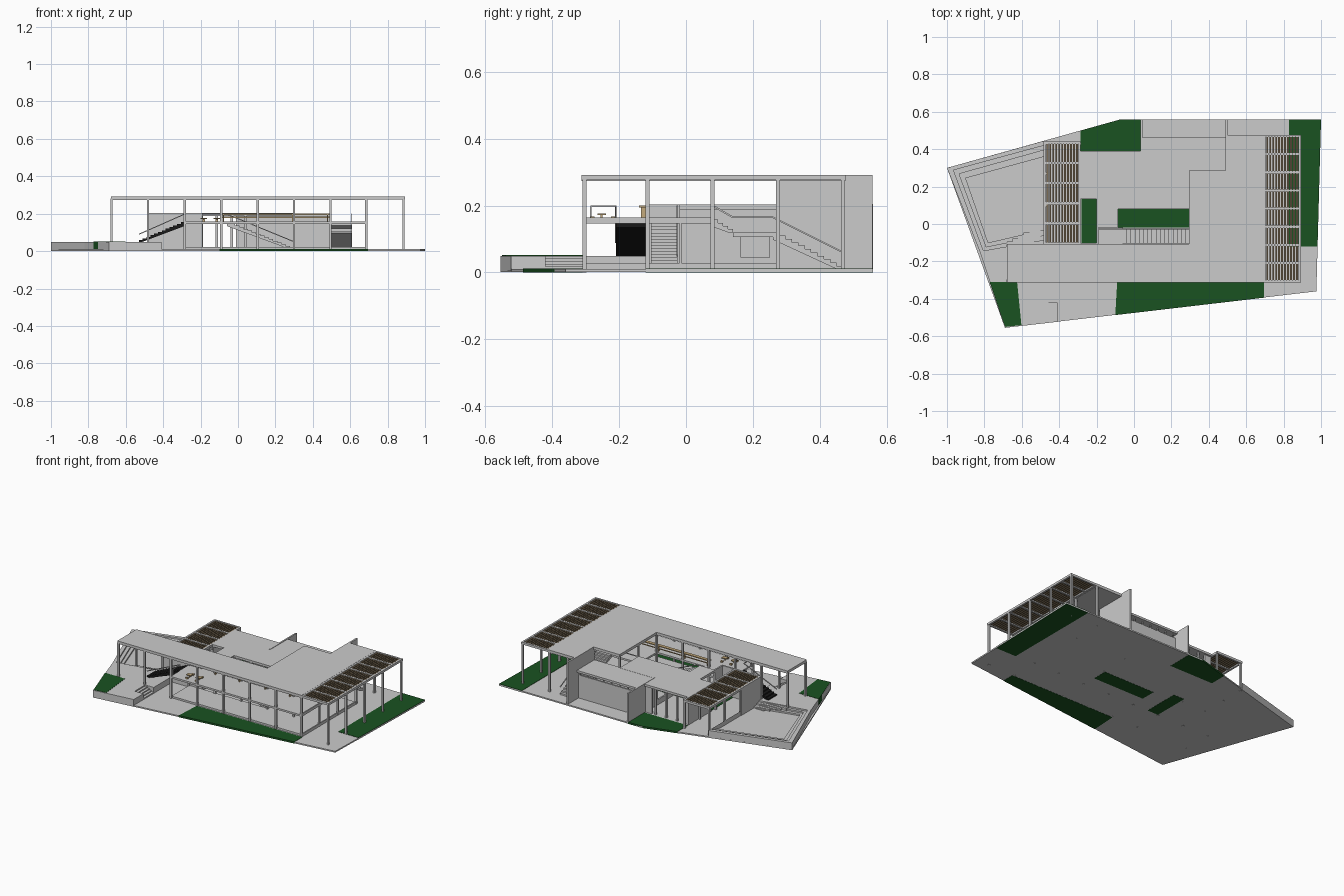
import bpy, bmesh
from mathutils import Vector

if "Cube" in bpy.data.objects:
    bpy.data.objects.remove(bpy.data.objects["Cube"])


def material(name, rgb):
    m = bpy.data.materials.new(name)
    m.diffuse_color = (*rgb, 1)
    m.use_nodes = True
    m.node_tree.nodes["Principled BSDF"].inputs["Base Color"].default_value = m.diffuse_color
    return m


GREEN = material("grass", (0.01, 0.085, 0.015))
WOOD = material("wood", (0.55, 0.40, 0.2))
SLAT = material("slat_brown", (0.2, 0.15, 0.09))
BLACK = material("black", (0.01, 0.01, 0.01))


def finish(name, bm, mat=None):
    bmesh.ops.recalc_face_normals(bm, faces=bm.faces)
    me = bpy.data.meshes.new(name)
    bm.to_mesh(me)
    bm.free()
    ob = bpy.data.objects.new(name, me)
    bpy.context.collection.objects.link(ob)
    if mat:
        me.materials.append(mat)
    return ob


def add_box(bm, x0, x1, y0, y1, z0, z1):
    vs = bmesh.ops.create_cube(bm, size=1)["verts"]
    for v in vs:
        v.co = Vector(((x0 + x1) / 2 + v.co.x * (x1 - x0),
                       (y0 + y1) / 2 + v.co.y * (y1 - y0),
                       (z0 + z1) / 2 + v.co.z * (z1 - z0)))


def boxes(name, items, mat=None):
    bm = bmesh.new()
    for b in items:
        add_box(bm, *b)
    return finish(name, bm, mat)


def add_prism(bm, base, shift):
    a = [bm.verts.new(p) for p in base]
    b = [bm.verts.new(Vector(p) + Vector(shift)) for p in base]
    bm.faces.new(a)
    bm.faces.new(b[::-1])
    for i in range(len(a)):
        j = (i + 1) % len(a)
        bm.faces.new((a[i], a[j], b[j], b[i]))


def plate(name, pts, z0, z1, mat=None):
    bm = bmesh.new()
    add_prism(bm, [(x, y, z0) for x, y in pts], (0, 0, z1 - z0))
    return finish(name, bm, mat)


def stair(name, axis, a0, z0, a1, z1, w0, w1, n, mat=None, thick=0.012):
    """Stepped flight with a sloping underside; axis is the running direction."""
    da, dz = (a1 - a0) / n, (z1 - z0) / n
    prof = []
    for i in range(n):
        prof += [(a0 + i * da, z0 + i * dz), (a0 + i * da, z0 + (i + 1) * dz)]
    prof += [(a1, z1), (a1, z1 - thick - dz), (a0 + da, z0)]
    bm = bmesh.new()
    if axis == "x":
        add_prism(bm, [(a, w0, z) for a, z in prof], (0, w1 - w0, 0))
    else:
        add_prism(bm, [(w0, a, z) for a, z in prof], (w1 - w0, 0, 0))
    return finish(name, bm, mat)


# Site and planted areas
plate("ground", [(-1, .3), (-.07, .56), (1, .56), (.975, -.36), (-.69, -.555)], .001, .01)
plate("side_lawn", [(.83, -.12), (.981, -.12), (1, .56), (.83, .56)], 0, .012, GREEN)
plate("front_lawn", [(-.09, -.31), (-.1, -.487), (.695, -.394), (.695, -.31)], 0, .012, GREEN)
plate("back_lawn", [(-.285, .39), (.04, .39), (.04, .56), (-.07, .56), (-.285, .5)], 0, .012, GREEN)
boxes("courtyard_lawns", [(-.085, .295, -.02, .08, 0, .012),
                          (-.28, -.2, -.11, .135, 0, .012)], GREEN)

# Raised entrance platform with its garden bed and steps
plate("entrance_platform", [(-.82, -.16), (-.69, -.555), (-.41, -.523), (-.41, -.42),
                            (-.49, -.42), (-.49, -.31), (-.41, -.31), (-.41, -.11),
                            (-.48, -.11)], .005, .05)
plate("corner_garden", [(-.772, -.31), (-.688, -.55), (-.602, -.54), (-.625, -.31)], .01, .052, GREEN)
stair("entrance_steps", "x", -.41, .01, -.49, .05, -.42, -.31, 5, thick=.0)

# Sunken terrace: nested rings stepping down
rings = [([(-1, .3), (-.48, .445), (-.48, -.11), (-.82, -.16)], .05),
         ([(-.965, .288), (-.48, .42), (-.48, -.085), (-.805, -.143)], .04),
         ([(-.935, .268), (-.48, .395), (-.48, -.06), (-.79, -.122)], .03),
         ([(-.90, .245), (-.48, .36), (-.48, -.03), (-.78, -.10)], .02)]
bm = bmesh.new()
loops = [[bm.verts.new((x, y, 0.003)) for x, y in rings[0][0]]]
for k, (pts, z) in enumerate(rings):
    loops.append([bm.verts.new((x, y, z)) for x, y in pts])
    if k + 1 < len(rings):
        loops.append([bm.verts.new((x, y, z)) for x, y in rings[k + 1][0]])
for A, B in zip(loops, loops[1:]):
    for i in range(4):
        j = (i + 1) % 4
        bm.faces.new((A[i], A[j], B[j], B[i]))
bm.faces.new(loops[-1])
bmesh.ops.remove_doubles(bm, verts=bm.verts, dist=1e-5)
finish("sunken_terrace", bm)
boxes("terrace_steps", [(-.68 + .03 * i, -.50, -.11 + .016 * i, -.094 + .016 * i, .02, .046 - .005 * i)
                        for i in range(5)])

# Main roof, L-shaped with a rear arm
plate("main_roof", [(-.68, -.312), (.692, -.312), (.692, .477), (.495, .477), (.495, .285),
                    (.295, .285), (.295, -.108), (-.68, -.108)], .274, .292)
# Upper floor
plate("upper_floor", [(-.285, -.31), (.69, -.31), (.69, .08), (.295, .08), (.295, -.11),
                      (-.285, -.11)], .146, .158)
boxes("ground_plinth", [(-.285, .69, -.30, -.11, .009, .022), (.295, .69, -.11, .275, .009, .022)])

# Columns
xs = [-.676, -.481, -.285, -.09, .105, .3, .495, .686, .885]
c = .006
cols = [(x - c, x + c, y - c, y + c, 0, .28) for x in xs for y in (-.304, -.115)]
cols += [(x - c, x + c, y - c, y + c, 0, .28) for x in (.686, .885) for y in (.08, .275, .47)]
cols += [(.3 - c, .3 + c, y - c, y + c, 0, .28) for y in (.08, .275)]
cols += [(x - c, x + c, y - c, y + c, 0, .195) for x in (-.475, -.29) for y in (.1, .27, .43)]
boxes("columns", cols)


# Pergolas: beam grid with narrow slats
def pergola(name, x0, x1, y0, y1, z0, z1, cells):
    b = .006
    ys = [y0 + (y1 - y0 - b * 2) * i / cells for i in range(cells + 1)]
    beams = [(x0, x1, y, y + b * 2, z0, z1) for y in ys]
    beams += [(x, x + b * 2, y0, y1, z0, z1) for x in (x0, x1 - b * 2)]
    boxes(name + "_beams", beams)
    n = 11
    step = (x1 - x0 - 4 * b) / n
    boxes(name + "_slats", [(x0 + 2 * b + step * (i + .2), x0 + 2 * b + step * (i + .8),
                             y0 + .003, y1 - .003, z1 - .009, z1 - .002) for i in range(n)], SLAT)


pergola("side_pergola", .692, .892, -.312, .477, .276, .291, 8)
pergola("low_pergola", -.483, -.285, -.11, .44, .188, .203, 5)

# Low wing roof, walls and back piers
plate("low_roof", [(-.285, .135), (-.2, .135), (-.2, -.11), (-.19, -.11), (-.19, -.02),
                   (-.085, -.02), (-.085, .08), (.295, .08), (.295, .285), (.04, .285),
                   (.04, .39), (-.285, .39)], .188, .203)
boxes("low_wing_walls", [
    (-.483, -.19, -.112, -.102, .01, .203),
    (-.2, -.19, -.11, -.02, .01, .19),
    (-.483, -.473, -.11, .1, .01, .19),
    (-.285, -.275, .135, .38, .01, .19),
    (.035, .045, .08, .165, .01, .19), (.035, .045, .165, .25, .01, .045),
    (.035, .045, .165, .25, .115, .19), (.035, .045, .25, .285, .01, .19)])
boxes("low_wing_piers", [(x, x + .012, .365, .377, .01, .19) for x in (-.2, -.12, -.04)]
      + [(-.275, -.24, .365, .377, .01, .19), (-.01, .04, .365, .377, .01, .19)])

# Rear block: side fins, roof, back wall with clerestory slit
boxes("rear_fins", [(.036, .046, .275, .56, .005, .205), (.488, .5, .275, .558, .005, .292)])
boxes("rear_roof", [(.04, .495, .275, .462, .188, .202)])
boxes("rear_walls", [(.04, .495, .272, .282, .01, .19), (.04, .495, .435, .445, .01, .165)])
boxes("clerestory_posts", [(.06 + .06 * i, .066 + .06 * i, .437, .443, .16, .19) for i in range(8)])

# Stairs
stair("front_stair", "x", -.53, .05, -.285, .155, -.21, -.12, 12, BLACK)
stair("courtyard_stair", "x", .3, .01, -.06, .155, -.105, -.025, 16)
boxes("courtyard_landing", [(-.19, -.06, -.11, -.02, .146, .158)])
stair("rear_stair_lower", "y", .47, .01, .26, .12, .5, .61, 11)
boxes("rear_landing", [(.5, .61, .14, .262, .106, .12)])
stair("rear_stair_upper", "y", .14, .12, .08, .158, .5, .61, 4)


# Handrails made from slim bars between points
def rail(name, pts, r=.0025):
    bm = bmesh.new()
    for p, q in zip(pts, pts[1:]):
        p, q = Vector(p), Vector(q)
        vs = bmesh.ops.create_cube(bm, size=1)["verts"]
        rot = (q - p).to_track_quat("X", "Z")
        for v in vs:
            v.co = (p + q) / 2 + rot @ Vector((v.co.x * (q - p).length, v.co.y * 2 * r, v.co.z * 2 * r))
    finish(name, bm)


rail("rear_stair_rail", [(.608, .08, .2), (.608, .14, .165), (.608, .26, .165), (.608, .47, .06)])
rail("front_stair_rail", [(-.53, -.21, .09), (-.285, -.21, .198)])
rail("courtyard_stair_rail", [(.3, -.026, .05), (-.06, -.026, .198), (-.19, -.026, .198)])
rail("left_end_rail", [(-.283, -.285, .158), (-.283, -.285, .198), (-.283, -.21, .198)])
rail("rear_edge_rail", [(.3, .078, .198), (.5, .078, .198)])

# Glazing frames at the right-hand end
boxes("end_frames", [(.682, .69, -.3, .08, .158, .164), (.682, .69, -.3, .27, .022, .028),
                     (.682, .69, -.02, -.014, .02, .146)])

# Furniture on the upper floor
boxes("long_counter", [(-.09, .49, -.14, -.118, .194, .2), (-.09, .49, -.12, -.116, .178, .184)]
      + [(x, x + .006, -.135, -.12, .156, .196) for x in (-.08, .1, .29, .475)], WOOD)
furn = []
for x in (-.2, -.13):
    furn += [(x, x + .035, -.265, -.24, .172, .177), (x + .014, x + .02, -.256, -.25, .156, .174)]
    for y in (-.285, -.225):
        furn.append((x + .01, x + .024, y, y + .012, .156, .168))
boxes("tables_and_stools", furn, WOOD)
